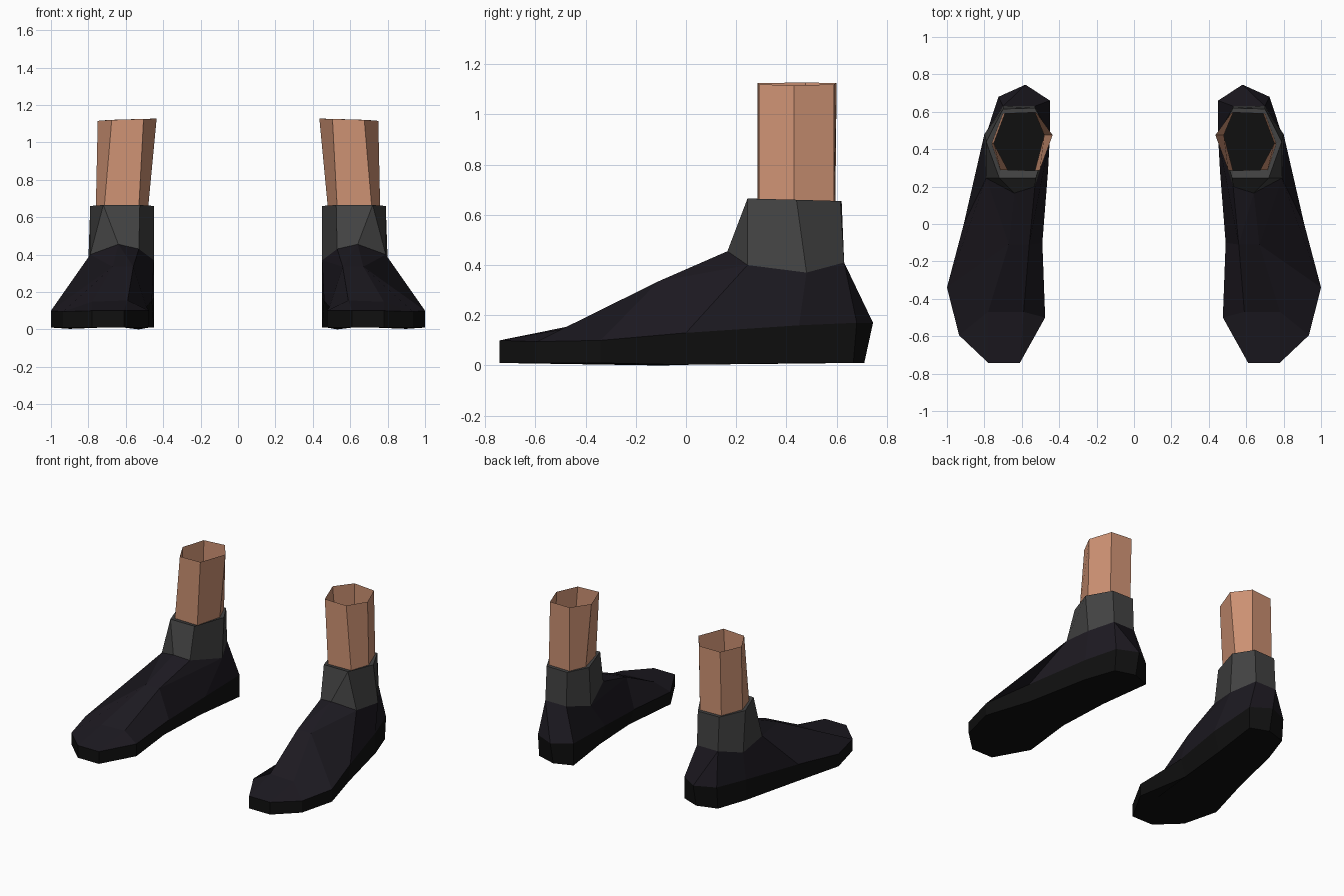
import bpy, bmesh

if "Cube" in bpy.data.objects:
    bpy.data.objects.remove(bpy.data.objects["Cube"])


def material(name, rgb):
    m = bpy.data.materials.new(name)
    m.diffuse_color = (*rgb, 1)
    m.use_nodes = True
    m.node_tree.nodes["Principled BSDF"].inputs["Base Color"].default_value = m.diffuse_color
    return m


def loft(name, rings, mat, cap_bottom=False):
    """Bridge equal-length closed rings; repeated points merge into triangles."""
    bm = bmesh.new()
    rows = [[bm.verts.new(p) for p in ring] for ring in rings]
    for a, b in zip(rows, rows[1:]):
        n = len(a)
        for i in range(n):
            j = (i + 1) % n
            bm.faces.new((a[i], a[j], b[j], b[i]))
    if cap_bottom:
        bm.faces.new(rows[0][::-1])
    bmesh.ops.remove_doubles(bm, verts=bm.verts, dist=0.0005)
    bmesh.ops.recalc_face_normals(bm, faces=bm.faces)
    me = bpy.data.meshes.new(name)
    bm.to_mesh(me)
    bm.free()
    me.materials.append(mat)
    ob = bpy.data.objects.new(name, me)
    bpy.context.collection.objects.link(ob)
    ob.modifiers.new("other_foot", 'MIRROR').use_mirror_merge = False
    return ob


skin = material("skin", (0.62, 0.29, 0.175))
knit = material("dark_knit", (0.055, 0.055, 0.055))
leather = material("dark_leather", (0.012, 0.010, 0.015))
rubber = material("black_rubber", (0.005, 0.005, 0.005))

# Sole outline, counter-clockwise from the inner toe corner
outline = [(.61, -.742, .10), (.78, -.742, .10), (.935, -.595, .095), (1.0, -.34, .10),
           (.91, 0, .13), (.80, .45, .16), (.725, .68, .17), (.58, .745, .17),
           (.45, .66, .17), (.46, .28, .155), (.49, -.10, .12), (.475, -.50, .10)]
ground = [(x, min(y, .71 - .3 * abs(x - .58)), .01) for x, y, z in outline]
ground[4] = (.90, 0, .003)
ground[9] = (.50, .28, .01)
ground[10] = (.53, -.10, 0)
loft("sole", [ground, outline], rubber, cap_bottom=True)

# Collar points where the shoe meets the sock
tip, front_out, side_out = (.64, .165, .455), (.79, .245, .40), (.80, .48, .37)
back_out, back_in = (.70, .63, .41), (.53, .63, .41)
side_in, front_in = (.45, .46, .37), (.53, .20, .43)

# Instep points along the top of the foot
toe_in, toe_out = (.59, -.47, .155), (.78, -.47, .148)
arch_in, arch_out = (.56, -.11, .335), (.67, -.11, .335)

ankle = [front_out, side_out, back_out, back_out, back_in, side_in]
loft("shoe_upper", [
    outline,
    [toe_in, toe_out, toe_out, arch_out] + ankle + [arch_in, toe_in],
    [arch_in, arch_out, arch_out, arch_out] + ankle + [arch_in, arch_in],
    [tip] * 4 + ankle + [front_in, front_in],
], leather)

# Leg: open six-sided tube
leg_low = [(.715, .29, .655), (.76, .43, .655), (.70, .59, .655),
           (.53, .595, .655), (.48, .475, .655), (.53, .285, .655)]
leg_top = [(.675, .29, 1.12), (.75, .43, 1.115), (.69, .59, 1.12),
           (.525, .60, 1.125), (.435, .475, 1.127), (.505, .285, 1.125)]
loft("leg", [leg_low, leg_top], skin)

# Sock with a narrow rim closing onto the leg
sock_low = [tip, front_out, side_out, back_out, back_in, side_in, front_in]
sock_top = [(.72, .245, .665), (.79, .44, .66), (.70, .615, .655),
            (.53, .62, .655), (.45, .48, .66), (.525, .245, .665)]
loft("sock", [sock_low, [sock_top[0]] + sock_top, [leg_low[0]] + leg_low], knit)
